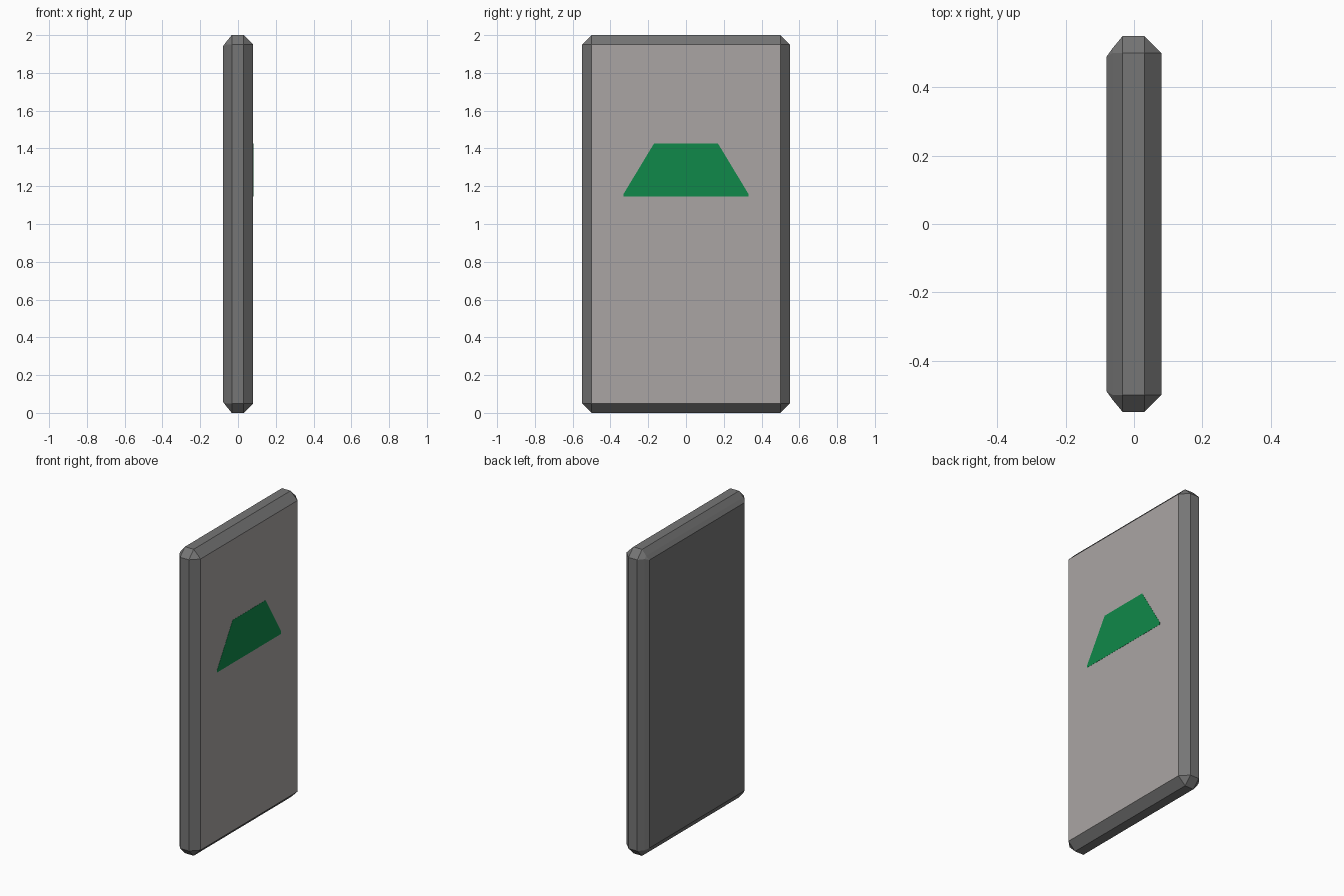
import bpy, bmesh

if "Cube" in bpy.data.objects:
    bpy.data.objects.remove(bpy.data.objects["Cube"])


def material(name, rgb):
    m = bpy.data.materials.new(name)
    m.diffuse_color = (*rgb, 1)
    m.use_nodes = True
    m.node_tree.nodes["Principled BSDF"].inputs["Base Color"].default_value = m.diffuse_color
    return m


def new_object(name, bm, mats):
    bmesh.ops.recalc_face_normals(bm, faces=bm.faces)
    me = bpy.data.meshes.new(name)
    bm.to_mesh(me)
    bm.free()
    for m in mats:
        me.materials.append(m)
    ob = bpy.data.objects.new(name, me)
    bpy.context.collection.objects.link(ob)
    return ob


body_grey = material("dark grey", (0.18, 0.18, 0.18))
panel_grey = material("warm light grey", (0.40, 0.375, 0.37))
green = material("green", (0.005, 0.25, 0.067))

# Slab: chamfered rectangles lofted along x as (x, inset, corner chamfer)
sections = [(-0.08, 0.06, 0), (-0.062, 0.035, 0.015), (-0.033, 0, 0.05),
            (0.03, 0, 0.05), (0.08, 0.05, 0)]
bm = bmesh.new()
rings = []
for x, inset, c in sections:
    w, h = 0.55 - inset, 1.0 - inset
    pts = [(w, h - c), (w - c, h), (c - w, h), (-w, h - c),
           (-w, c - h), (c - w, -h), (w - c, -h), (w, c - h)]
    rings.append([bm.verts.new((x, y, z + 1)) for y, z in pts])
for a, b in zip(rings, rings[1:]):
    for i in range(8):
        j = (i + 1) % 8
        bm.faces.new((a[i], a[j], b[j], b[i]))
bm.faces.new(rings[0])
bm.faces.new(rings[-1])
bmesh.ops.remove_doubles(bm, verts=bm.verts, dist=0.0001)
bmesh.ops.recalc_face_normals(bm, faces=bm.faces)
# The face towards +x is the light panel
for f in bm.faces:
    f.material_index = 1 if f.normal.x > 0.99 else 0
new_object("slab", bm, [body_grey, panel_grey])

# Green trapezoid plate on the panel
outline = [(-0.33, 1.145), (0.33, 1.145), (0.33, 1.16),
           (0.17, 1.425), (-0.17, 1.425), (-0.33, 1.16)]
bm = bmesh.new()
face = bm.faces.new([bm.verts.new((0.079, y, z)) for y, z in outline])
ext = bmesh.ops.extrude_face_region(bm, geom=[face], use_keep_orig=True)
top = [v for v in ext["geom"] if isinstance(v, bmesh.types.BMVert)]
bmesh.ops.translate(bm, verts=top, vec=(0.002, 0, 0))
new_object("green_trapezoid", bm, [green])
